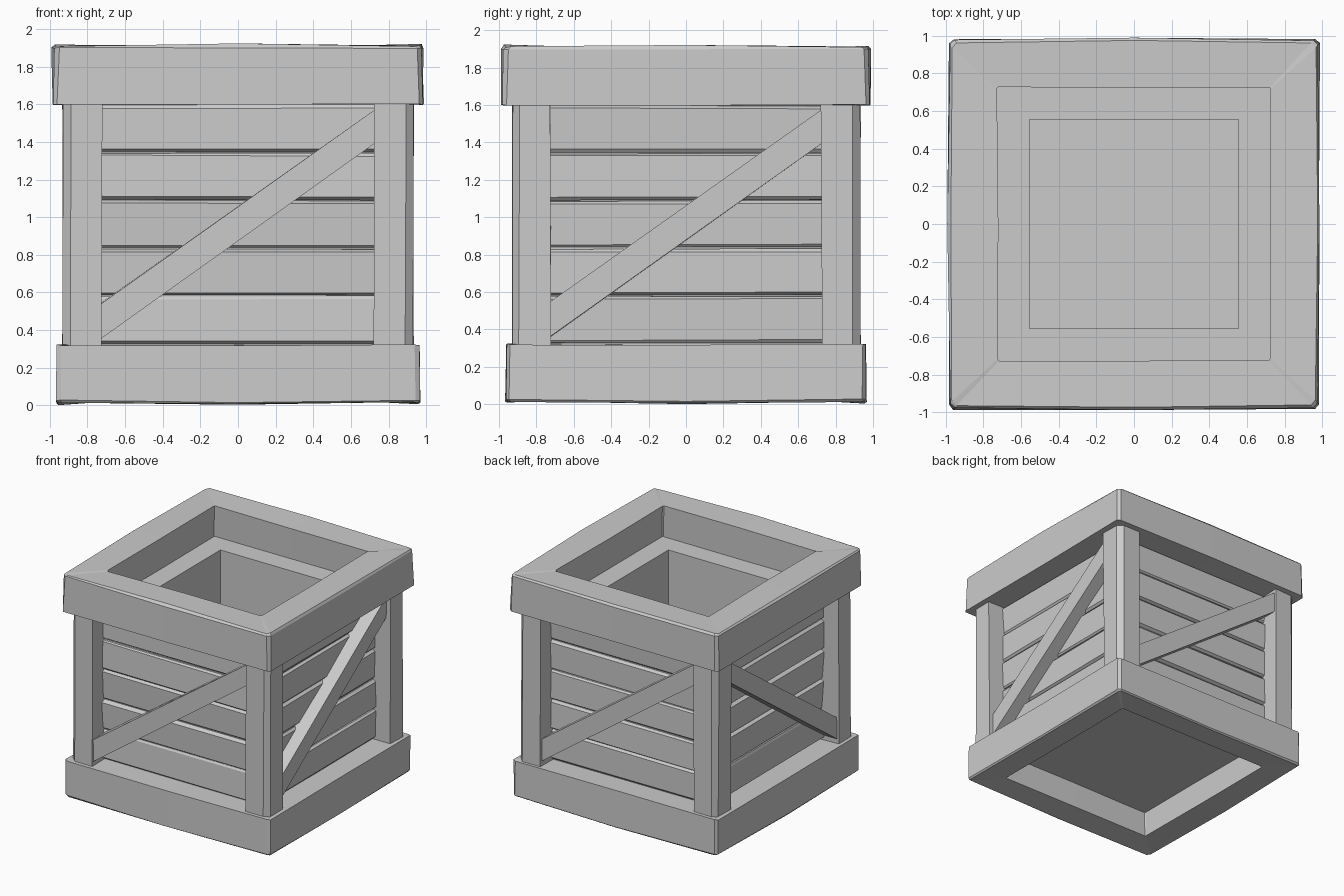
import bpy, bmesh, random
from math import pi
from mathutils import Matrix, Vector

if "Cube" in bpy.data.objects:
    bpy.data.objects.remove(bpy.data.objects["Cube"])

random.seed(4)

# Placement of a front-facing part on each of the four sides (left mirrors right)
RIGHT = Matrix.Rotation(pi / 2, 4, 'Z')
SIDES = {
    "front": Matrix.Identity(4),
    "right": RIGHT,
    "back": Matrix.Rotation(pi, 4, 'Z'),
    "left": Matrix.Scale(-1, 4, Vector((1, 0, 0))) @ RIGHT,
}


def finish(name, bm, matrix=None, wobble=0.0):
    """Turn a bmesh into an object, with a little hand-hewn unevenness."""
    for v in bm.verts:
        v.co += Vector([random.uniform(-wobble, wobble) for _ in range(3)])
    if matrix:
        bm.transform(matrix)
    bmesh.ops.recalc_face_normals(bm, faces=bm.faces)
    mesh = bpy.data.meshes.new(name)
    bm.to_mesh(mesh)
    bm.free()
    obj = bpy.data.objects.new(name, mesh)
    bpy.context.collection.objects.link(obj)
    return obj


def prism(points, offset):
    """Closed solid: a flat polygon swept along an offset vector."""
    bm = bmesh.new()
    a = [bm.verts.new(p) for p in points]
    b = [bm.verts.new(Vector(p) + Vector(offset)) for p in points]
    bm.faces.new(a)
    bm.faces.new(b[::-1])
    for i in range(len(a)):
        bm.faces.new((a[i - 1], a[i], b[i], b[i - 1]))
    return bm


def square_loop(r, c, z, bulge, lift):
    """Square with cut corners and a slightly bowed middle on each side."""
    pts = []
    for k in range(4):
        rot = Matrix.Rotation(k * pi / 2, 3, 'Z')
        for p in ((-r + c, -r, z), (0, -r - bulge, z + lift), (r - c, -r, z)):
            pts.append(rot @ Vector(p))
    return pts


def frame(name, loops):
    """Square ring lofted through a closed series of loops."""
    bm = bmesh.new()
    rings = [[bm.verts.new(p) for p in square_loop(*l)] for l in loops]
    for a, b in zip(rings, rings[1:] + rings[:1]):
        for i in range(12):
            j = (i + 1) % 12
            bm.faces.new((a[i], a[j], b[j], b[i]))
    return finish(name, bm, wobble=0.004)


# Heavy top and bottom frames
frame("top_frame", [(0.985, 0.025, 1.60, 0.0, 0.0), (0.977, 0.025, 1.90, 0.012, 0.0),
                    (0.965, 0.025, 1.912, 0.012, 0.008), (0.725, 0.006, 1.912, 0.0, 0.0),
                    (0.735, 0.006, 1.60, 0.0, 0.0)])
frame("bottom_frame", [(0.735, 0.006, 0.32, 0.0, 0.0), (0.74, 0.006, 0.02, 0.0, 0.0),
                       (0.955, 0.02, 0.015, 0.0, -0.01), (0.963, 0.02, 0.025, 0.005, -0.01),
                       (0.962, 0.02, 0.32, 0.0, 0.0)])

# Inner box with an open cavity
bm = bmesh.new()
bmesh.ops.create_cube(bm, size=1)
for v in bm.verts:
    v.co = Vector((v.co.x * 1.52, v.co.y * 1.52, 1.645 if v.co.z > 0 else 0.24))
top = max(bm.faces, key=lambda f: f.calc_center_median().z)
bmesh.ops.inset_region(bm, faces=[top], thickness=0.205, use_even_offset=True)
ext = bmesh.ops.extrude_face_region(bm, geom=[top])
bmesh.ops.delete(bm, geom=[f for f in [top] if f.is_valid], context='FACES_ONLY')
bmesh.ops.translate(bm, vec=(0, 0, -1.245),
                    verts=[g for g in ext["geom"] if isinstance(g, bmesh.types.BMVert)])
finish("inner_box", bm)

for side, matrix in SIDES.items():
    # Corner post with a cut outer corner
    a, b, c = 0.725, 0.93, 0.04
    outline = [(a, -b, 0.3), (b - c, -b, 0.3), (b, -b + c, 0.3), (b, -a, 0.3), (a, -a, 0.3)]
    turn = Matrix.Rotation(list(SIDES).index(side) * pi / 2, 4, 'Z')
    finish(side + "_corner_post", prism(outline, (0, 0, 1.32)), turn, 0.005)

    # Five horizontal planks with narrow chamfered long edges
    for i in range(5):
        z0, z1 = 0.325 + i * 0.255 + 0.003, 0.325 + (i + 1) * 0.255 - 0.003
        face = -0.785 + random.uniform(-0.006, 0.006)
        tilt = random.uniform(-0.008, 0.008)
        profile = [(-0.74, -0.73, z0), (-0.74, face + 0.018, z0),
                   (-0.74, face + tilt, z0 + 0.015), (-0.74, face - tilt, z1 - 0.015),
                   (-0.74, face + 0.018, z1), (-0.74, -0.73, z1)]
        finish(f"{side}_plank_{i + 1}", prism(profile, (1.48, 0, 0)), matrix, 0.004)

    # Diagonal brace
    y = -0.895 if side == "right" else -0.915
    brace = [(-0.74, y, 0.35), (0.73, y, 1.40), (0.73, y, 1.575), (-0.74, y, 0.535)]
    finish(side + "_diagonal_brace", prism(brace, (0, -0.76 - y, 0)), matrix, 0.004)
